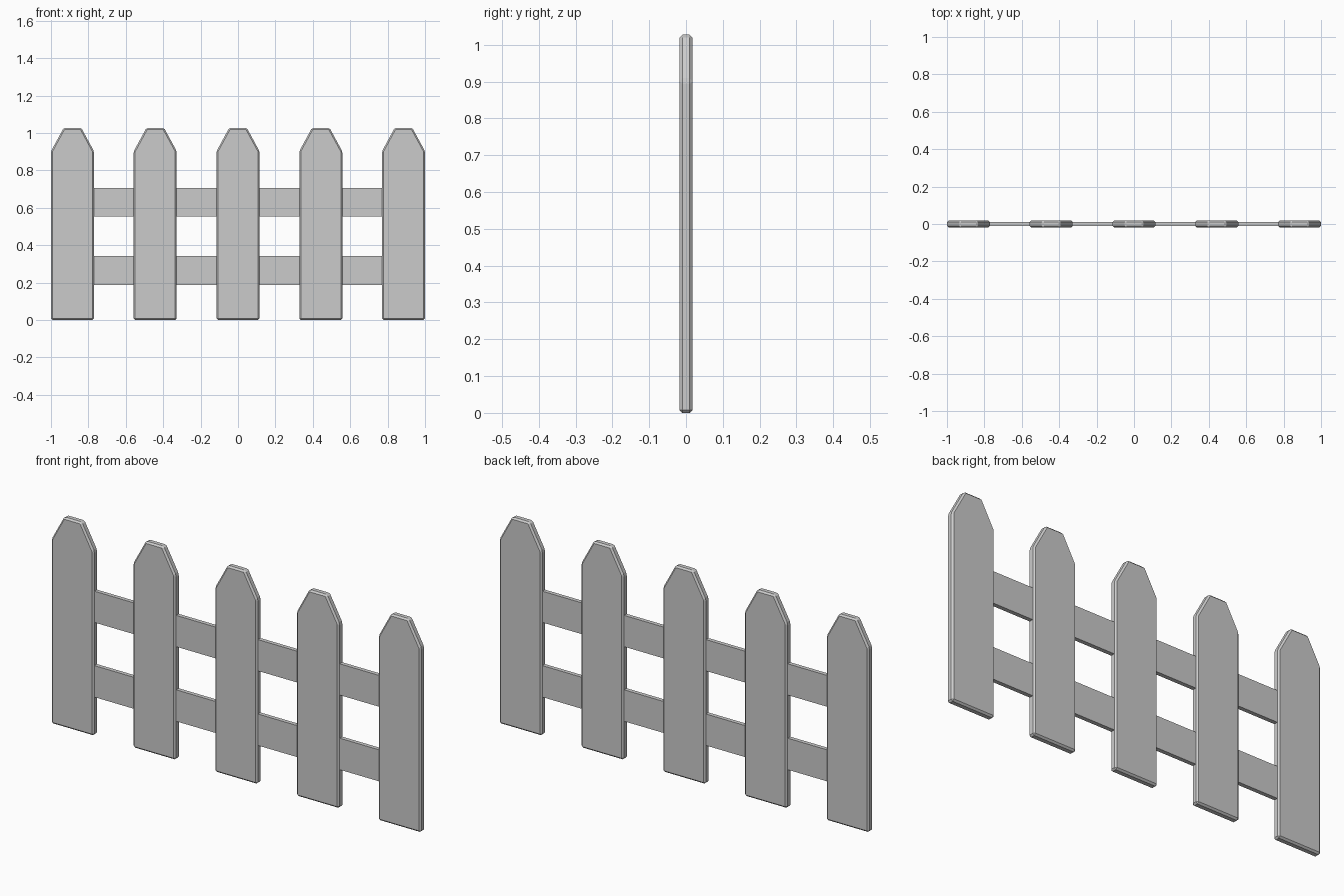
import bpy, bmesh

if "Cube" in bpy.data.objects:
    bpy.data.objects.remove(bpy.data.objects["Cube"])

HALF_W, HALF_T = 0.115, 0.018
SPACING = 0.4425


def prism(name, profile, half_t, x=0.0, bevel=0.0):
    """Extrude an x-z outline symmetrically along y, with optional chamfer."""
    bm = bmesh.new()
    face = bm.faces.new([bm.verts.new((px, -half_t, pz)) for px, pz in profile])
    ext = bmesh.ops.extrude_face_region(bm, geom=[face])
    verts = [g for g in ext["geom"] if isinstance(g, bmesh.types.BMVert)]
    bmesh.ops.translate(bm, verts=verts, vec=(0, 2 * half_t, 0))
    bmesh.ops.recalc_face_normals(bm, faces=bm.faces[:])
    if bevel:
        bmesh.ops.bevel(bm, geom=bm.edges[:], offset=bevel, segments=1,
                        profile=0.5, affect='EDGES')
    mesh = bpy.data.meshes.new(name)
    bm.to_mesh(mesh)
    bm.free()
    obj = bpy.data.objects.new(name, mesh)
    obj.location.x = x
    bpy.context.collection.objects.link(obj)
    return obj


# Pickets with clipped pointed tops
right = [(HALF_W, 0.0), (HALF_W, 0.902), (0.047, 1.027)]
picket = right + [(-px, pz) for px, pz in reversed(right)]
for i in range(5):
    prism(f"picket_{i + 1}", picket, HALF_T, (i - 2) * SPACING, bevel=0.008)

# Horizontal rails running through the pickets
for name, z0, z1 in (("lower_rail", 0.188, 0.342), ("upper_rail", 0.553, 0.706)):
    end = 2 * SPACING
    prism(name, [(-end, z0), (end, z0), (end, z1), (-end, z1)], 0.01)
